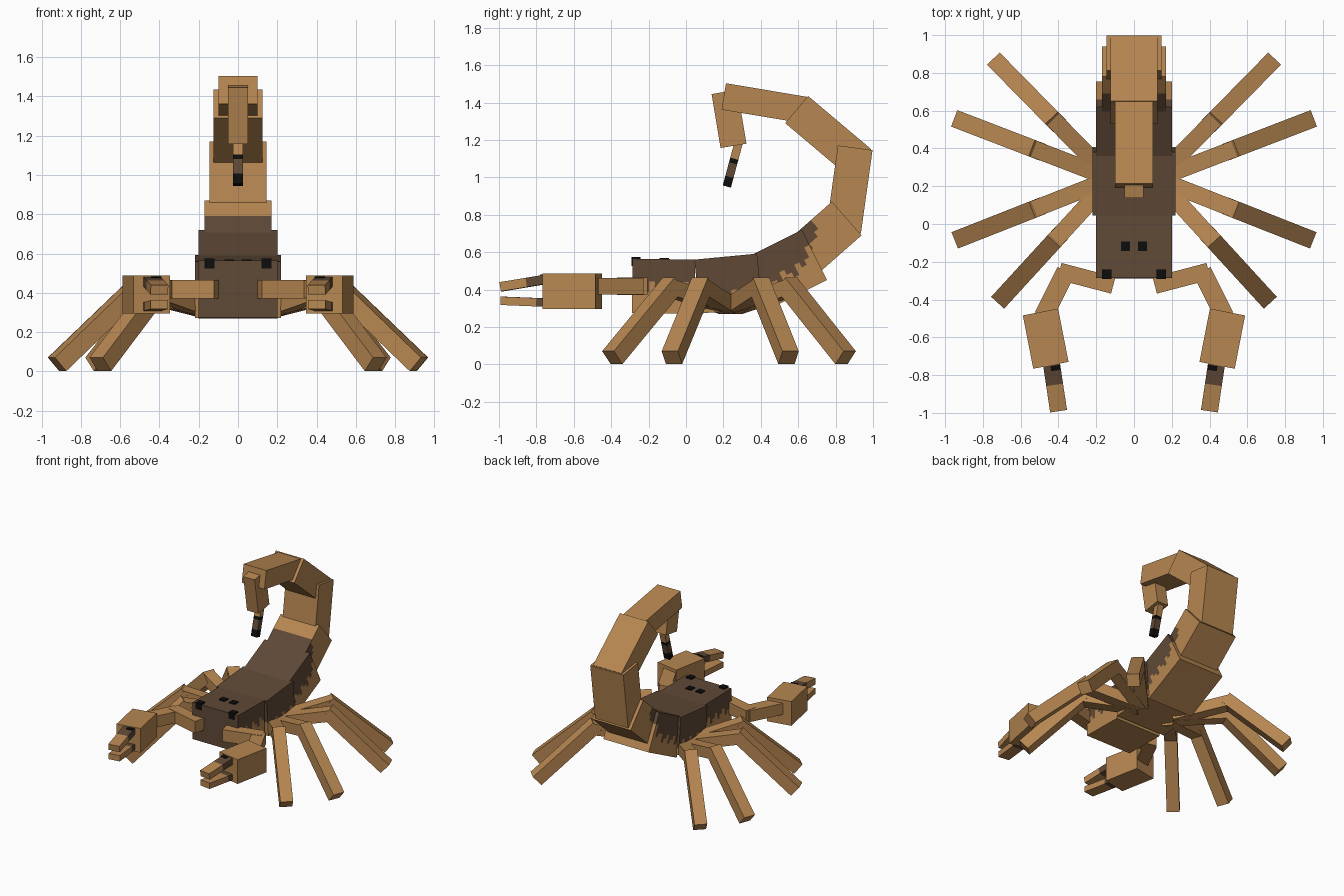
import bpy, bmesh, math
from mathutils import Vector, Matrix

cube = bpy.data.objects.get("Cube")
if cube:
    bpy.data.objects.remove(cube, do_unlink=True)


def material(name, rgb):
    m = bpy.data.materials.new(name)
    m.use_nodes = True
    m.diffuse_color = (*rgb, 1)
    m.node_tree.nodes["Principled BSDF"].inputs["Base Color"].default_value = (*rgb, 1)
    return m


MATS = [material("tan_shell", (0.47, 0.24, 0.083)),
        material("dark_brown_shell", (0.115, 0.066, 0.037)),
        material("black", (0.004, 0.004, 0.004))]
TAN, DARK, BLACK = range(3)


def box(name, p0, p1, width, thick, paint=TAN, step=0):
    """Box along the line p0-p1; paint is a colour or a rule of (length, depth below top)."""
    p0, p1 = Vector(p0), Vector(p1)
    axis = (p1 - p0).normalized()
    length = (p1 - p0).length
    side = Vector((1, 0, 0)) if abs(axis.x) < 1e-6 else axis.cross(Vector((0, 0, 1))).normalized()
    up = side.cross(axis)
    bm = bmesh.new()
    bmesh.ops.create_cube(bm, size=1)
    bmesh.ops.scale(bm, vec=(width, length, thick), verts=bm.verts)
    bmesh.ops.translate(bm, vec=(0, length / 2, 0), verts=bm.verts)
    if step:
        # Cut the shell into colour cells
        cuts = [((0, i * step, 0), (0, 1, 0)) for i in range(1, math.ceil(length / step))]
        cuts += [((0, 0, thick / 2 - i * step), (0, 0, 1)) for i in range(1, math.ceil(thick / step))]
        for co, no in cuts:
            bmesh.ops.bisect_plane(bm, geom=bm.verts[:] + bm.edges[:] + bm.faces[:],
                                   plane_co=co, plane_no=no)
    for f in bm.faces:
        c = f.calc_center_median()
        f.material_index = paint(c.y, thick / 2 - c.z) if callable(paint) else paint
    rot = Matrix((side, axis, up)).transposed().to_4x4()
    bm.transform(Matrix.Translation(p0) @ rot)
    bmesh.ops.recalc_face_normals(bm, faces=bm.faces)
    me = bpy.data.meshes.new(name)
    bm.to_mesh(me)
    bm.free()
    for m in MATS:
        me.materials.append(m)
    ob = bpy.data.objects.new(name, me)
    bpy.context.collection.objects.link(ob)
    return ob


def segment(name, top0, top1, width, thick, paint=TAN, step=0):
    """Body segment in the middle plane, given by its top edge as (y, z) points."""
    a, b = Vector((0, *top0)), Vector((0, *top1))
    d = (b - a).normalized()
    down = Vector((0, d.z, -d.y)) * thick / 2
    return box(name, a + down, b + down, width, thick, paint, step)


# Ragged edge between the dark back and the tan belly
CELL = 0.03


def jag(l):
    return 0.03 * ((int(l / CELL) * 7) % 3 - 1)


def head_paint(l, d):
    return DARK if l < 0.001 or d < 0.16 + jag(l) else TAN


def thorax_paint(l, d):
    return DARK if d < 0.21 + jag(l) else TAN


def abdomen_paint(l, d):
    return DARK if d < 0.18 + jag(l) - max(0, l - 0.3) else TAN


def tail_base_paint(l, d):
    return DARK if l < 0.19 - 1.1 * d + jag(d) * 0.5 else TAN


def stinger_paint(l, d):
    if l < 0.1:
        return TAN
    return BLACK if l < 0.13 or l > 0.21 else DARK


# Body
segment("head", (-0.285, 0.565), (0.05, 0.56), 0.40, 0.29, head_paint, CELL)
segment("thorax", (0.045, 0.56), (0.38, 0.592), 0.44, 0.29, thorax_paint, CELL)
segment("abdomen", (0.27, 0.545), (0.62, 0.72), 0.40, 0.30, abdomen_paint, CELL)

# Curled tail
segment("tail_base", (0.555, 0.672), (0.78, 0.87), 0.34, 0.24, tail_base_paint, CELL)
segment("tail_rise", (0.75, 0.726), (0.812, 1.171), 0.29, 0.187)
segment("tail_bend", (0.868, 1.005), (0.53, 1.29), 0.25, 0.19)
segment("tail_top", (0.626, 1.289), (0.19, 1.362), 0.20, 0.143)
segment("tail_bulb", (0.275, 1.468), (0.323, 1.18), 0.10, 0.14)
segment("stinger", (0.306, 1.19), (0.24, 0.945), 0.05, 0.045, stinger_paint, 0.025)

for s, label in ((1, "left"), (-1, "right")):
    # Eyes
    box(label + "_outer_eye", (s * 0.145, -0.292, 0.55), (s * 0.145, -0.242, 0.55), 0.05, 0.05, BLACK)
    box(label + "_inner_eye", (s * 0.045, -0.142, 0.55), (s * 0.045, -0.092, 0.55), 0.05, 0.04, BLACK)

    # Legs fan out from one hip point
    for i, angle in enumerate((-47.5, -21.5, 21, 45.5)):
        a = math.radians(angle)

        def at(r, z):
            return (s * (0.12 + r * math.cos(a)), 0.24 + r * math.sin(a), z)

        box(f"{label}_upper_leg_{i + 1}", at(0.03, 0.31), at(0.45, 0.41), 0.09, 0.085)
        box(f"{label}_lower_leg_{i + 1}", at(0.42, 0.43), at(0.86, 0.036), 0.093, 0.093)

    # Pincer arm and hand
    box(label + "_arm", (s * 0.11, -0.325, 0.418), (s * 0.395, -0.25, 0.418), 0.09, 0.095)
    box(label + "_forearm", (s * 0.36, -0.25, 0.418), (s * 0.48, -0.49, 0.418), 0.10, 0.09)
    box(label + "_hand", (s * 0.495, -0.466, 0.391), (s * 0.44, -0.748, 0.391), 0.19, 0.192)

    # Fingers, dark near the hand
    box(label + "_upper_finger", (s * 0.437, -0.74, 0.456), (s * 0.40, -0.987, 0.415), 0.09, 0.05,
        lambda l, d: DARK if l < 0.11 else TAN, 0.055)
    box(label + "_lower_finger", (s * 0.437, -0.74, 0.330), (s * 0.40, -0.985, 0.340), 0.09, 0.045,
        lambda l, d: DARK if l < 0.055 else TAN, 0.055)
    box(label + "_finger_mark", (s * 0.418, -0.75, 0.480), (s * 0.414, -0.775, 0.476), 0.05, 0.008, BLACK)
